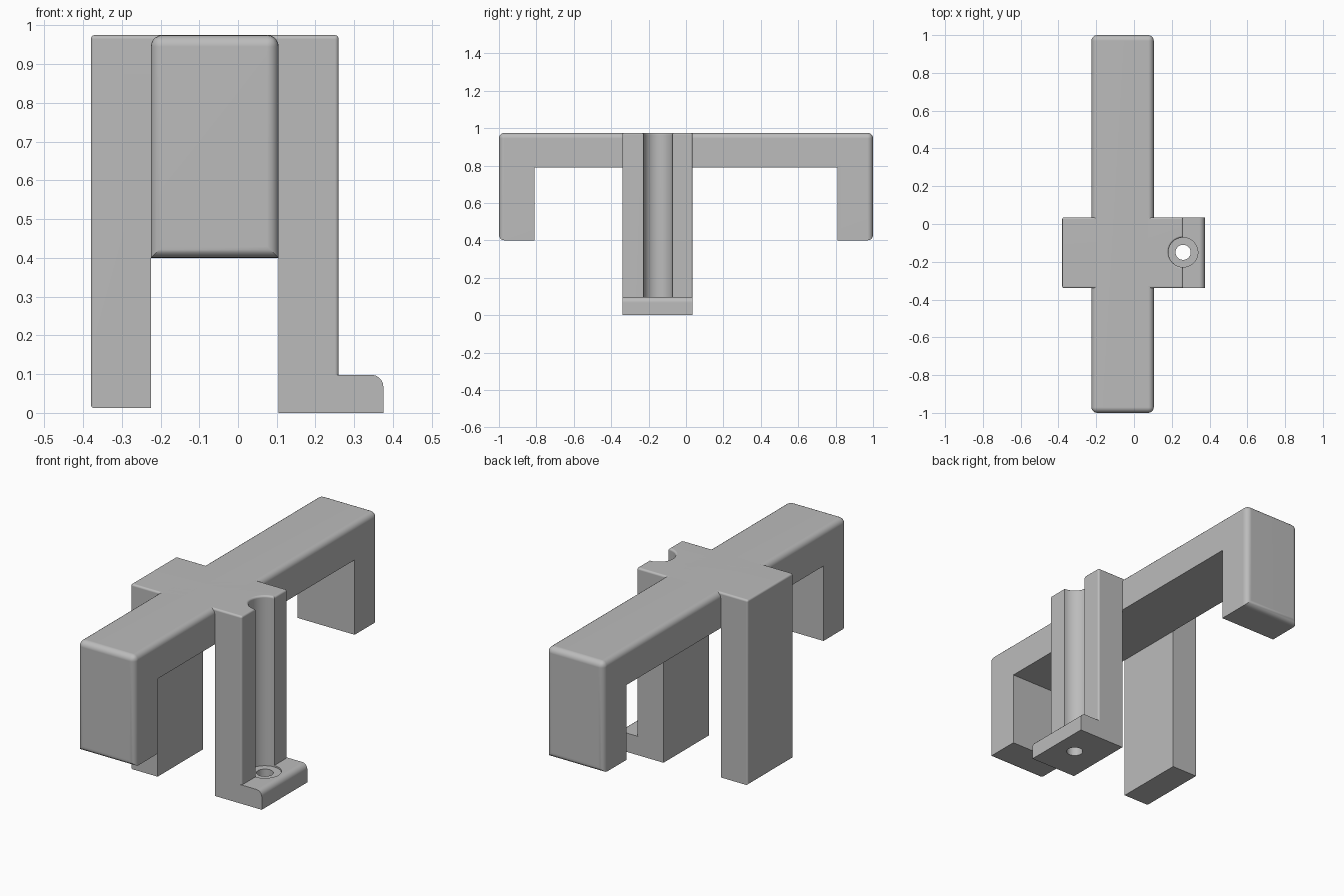
import bpy
import bmesh
import math

if "Cube" in bpy.data.objects:
    bpy.data.objects.remove(bpy.data.objects["Cube"], do_unlink=True)

TOP = 0.975            # height of the upper surface
UNDER = 0.79           # underside of the bars
FILLET = 0.03
BEAM_X = (-0.225, 0.105)
CROSS_Y = (-0.34, 0.035)
LEG_X = (-0.38, 0.26)
SCREW = (0.26, -0.15)  # axis of the screw channel
CHANNEL_R = 0.078

grey = bpy.data.materials.new("plain grey")
grey.use_nodes = True
grey.diffuse_color = (0.5, 0.5, 0.5, 1)
grey.node_tree.nodes["Principled BSDF"].inputs["Base Color"].default_value = (0.5, 0.5, 0.5, 1)


def near(a, b):
    return abs(a - b) < 1e-4


def prism(name, outline, low, high, rounded=None):
    """Extrude a plan outline upward and round the edges chosen by a rule."""
    bm = bmesh.new()
    face = bm.faces.new([bm.verts.new((x, y, low)) for x, y in outline])
    grown = bmesh.ops.extrude_face_region(bm, geom=[face])["geom"]
    for v in grown:
        if isinstance(v, bmesh.types.BMVert):
            v.co.z = high
    bmesh.ops.recalc_face_normals(bm, faces=bm.faces[:])
    if rounded:
        edges = [e for e in bm.edges if rounded(e.verts[0].co, e.verts[1].co)]
        bmesh.ops.bevel(bm, geom=edges, offset=FILLET, offset_type='OFFSET',
                        segments=5, profile=0.5, affect='EDGES', clamp_overlap=True)
    bmesh.ops.recalc_face_normals(bm, faces=bm.faces[:])
    mesh = bpy.data.meshes.new(name)
    bm.to_mesh(mesh)
    bm.free()
    mesh.materials.append(grey)
    obj = bpy.data.objects.new(name, mesh)
    bpy.context.collection.objects.link(obj)
    return obj


def rect(x0, x1, y0, y1):
    return [(x0, y0), (x1, y0), (x1, y1), (x0, y1)]


def arc(radius, start, end, steps):
    return [(SCREW[0] + radius * math.cos(start + (end - start) * i / steps),
             SCREW[1] + radius * math.sin(start + (end - start) * i / steps))
            for i in range(steps + 1)]


def circle(radius):
    return arc(radius, 0, 2 * math.pi, 48)[:-1]


def finish(obj, cutters):
    """Cut away the cutters, then shade smooth with sharp edges kept."""
    bpy.ops.object.select_all(action='DESELECT')
    obj.select_set(True)
    bpy.context.view_layer.objects.active = obj
    for cutter in cutters:
        mod = obj.modifiers.new("cut", 'BOOLEAN')
        mod.operation = 'DIFFERENCE'
        mod.solver = 'EXACT'
        mod.object = cutter
        bpy.ops.object.modifier_apply(modifier=mod.name)
        bpy.data.objects.remove(cutter, do_unlink=True)
    bpy.ops.object.shade_smooth_by_angle(angle=math.radians(35))
    normals = obj.modifiers.new("flat faces", 'WEIGHTED_NORMAL')
    normals.keep_sharp = True


# Long beam with a short leg at each end
beam = prism("long_beam", rect(*BEAM_X, -1, 1), 0.4, TOP,
             lambda a, b: (near(a.z, TOP) and near(b.z, TOP))
             or (near(abs(a.y), 1) and near(a.y, b.y)))
finish(beam, [prism("beam_gap", rect(-1, 1, -0.81, 0.81), 0, UNDER)])

# Cross bar with two tall legs, the outer one channelled for a screw
plan = ([(LEG_X[0], CROSS_Y[0]), (LEG_X[1], CROSS_Y[0])]
        + arc(CHANNEL_R, 1.5 * math.pi, 0.5 * math.pi, 24)
        + [(LEG_X[1], CROSS_Y[1]), (LEG_X[0], CROSS_Y[1])])


def cross_edges(a, b):
    if near(a.z, TOP) and near(b.z, TOP):
        return True
    if near(a.x, LEG_X[0]) and near(b.x, LEG_X[0]):
        return True
    corner = any(near(a.y, y) for y in CROSS_Y)
    return corner and near(a.x, LEG_X[1]) and near(b.x, a.x) and near(a.y, b.y)


cross = prism("cross_bar_and_legs", plan, 0.012, TOP, cross_edges)
finish(cross, [prism("leg_gap", rect(*BEAM_X, -1, 1), -0.5, UNDER)])

# Foot with a shallow screw seat and a through hole
foot = prism("screw_foot", rect(BEAM_X[1], 0.375, *CROSS_Y), 0, 0.098,
             lambda a, b: near(a.x, 0.375) and near(b.x, 0.375)
             and near(a.z, 0.098) and near(b.z, 0.098))
finish(foot, [prism("screw_seat", circle(CHANNEL_R), 0.09, 0.3),
              prism("screw_hole", circle(0.04), -0.2, 0.3)])
